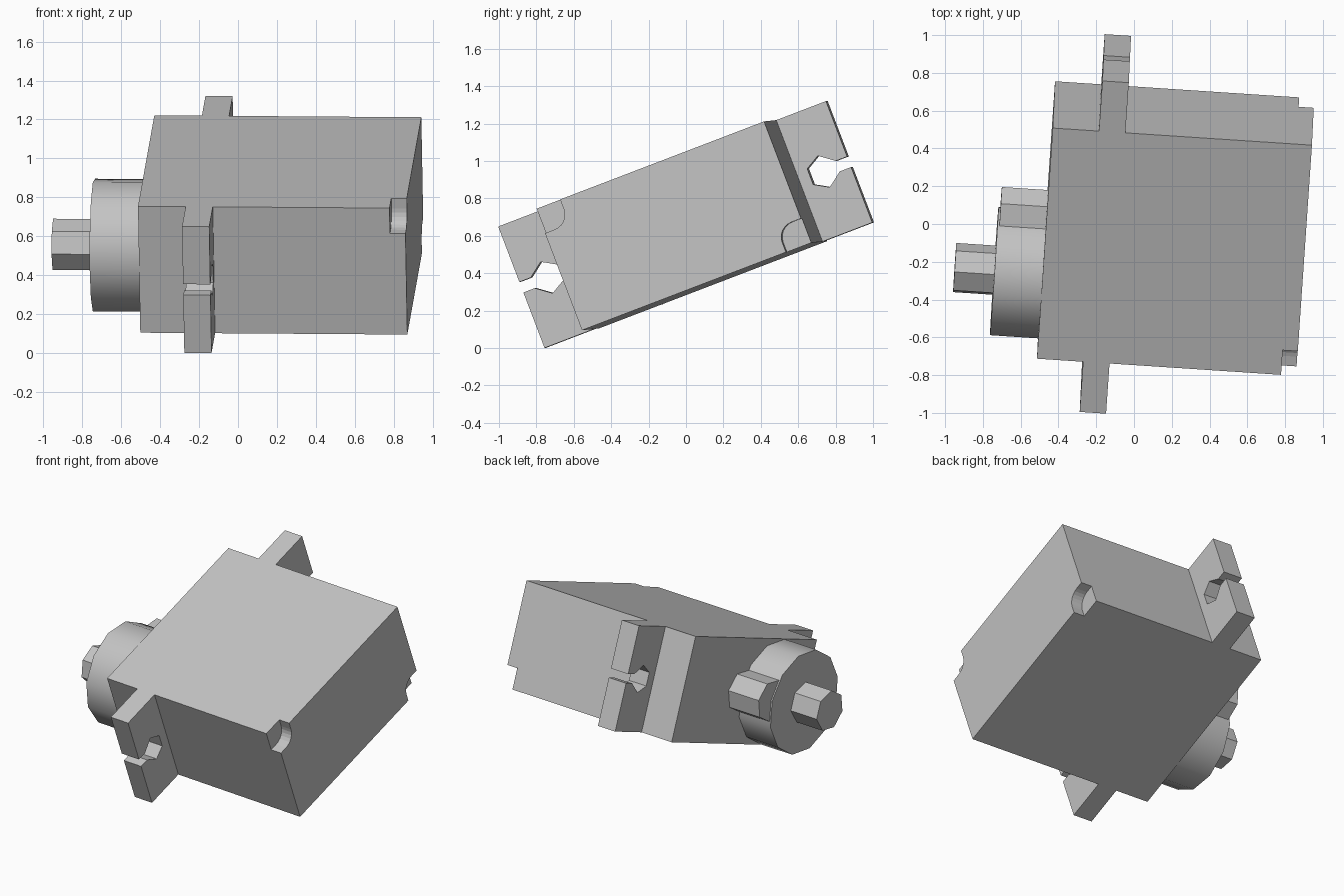
import bpy, bmesh
from math import cos, sin, pi, radians
from mathutils import Matrix, Vector

cube = bpy.data.objects.get("Cube")
if cube:
    bpy.data.objects.remove(cube, do_unlink=True)

# Tilted frame: x runs along the shaft, y along the length, z across the width
depth_axis = Vector((1, -0.066, -0.007)).normalized()
length_axis = Vector((0.064, 0.933, 0.357))
length_axis = (length_axis - depth_axis * length_axis.dot(depth_axis)).normalized()
width_axis = depth_axis.cross(length_axis)
frame = Matrix((depth_axis, length_axis, width_axis)).transposed().to_4x4()
frame.translation = (0.87, -0.556, 0.095)

DEPTH, LENGTH, WIDTH = 1.375, 1.31, 0.695
MID = WIDTH / 2

grey = bpy.data.materials.new("plain grey")
grey.use_nodes = True
grey.diffuse_color = (0.55, 0.55, 0.55, 1)
grey.node_tree.nodes["Principled BSDF"].inputs["Base Color"].default_value = grey.diffuse_color


def prism(name, profile, x0, x1):
    """Extrude a (y, z) outline from x0 to x1 in the tilted frame."""
    bm = bmesh.new()
    face = bm.faces.new([bm.verts.new((x0, y, z)) for y, z in profile])
    ext = bmesh.ops.extrude_face_region(bm, geom=[face])
    moved = [v for v in ext["geom"] if isinstance(v, bmesh.types.BMVert)]
    bmesh.ops.translate(bm, vec=(x1 - x0, 0, 0), verts=moved)
    bmesh.ops.recalc_face_normals(bm, faces=bm.faces)
    bm.transform(frame)
    mesh = bpy.data.meshes.new(name)
    bm.to_mesh(mesh)
    bm.free()
    mesh.materials.append(grey)
    obj = bpy.data.objects.new(name, mesh)
    bpy.context.scene.collection.objects.link(obj)
    return obj


def ring(sides, radius, y, z, start=0.0):
    angles = [start + 2 * pi * i / sides for i in range(sides)]
    return [(y + radius * cos(a), z + radius * sin(a)) for a in angles]


def mirrored(profile):
    """Turn an outline half a turn about the middle of the case."""
    return [(LENGTH - y, WIDTH - z) for y, z in profile]


# Case
body = prism("case", [(0, 0), (LENGTH, 0), (LENGTH, WIDTH), (0, WIDTH)], -DEPTH, 0)

# Rounded notches at two opposite rear corners
SIZE, ROUND, OUT = 0.14, 0.085, 0.1
arc = [(SIZE - ROUND + ROUND * cos(a), WIDTH - SIZE + ROUND - ROUND * sin(a))
       for a in [pi / 2 * i / 6 for i in range(7)]]
notch = [(-OUT, WIDTH + OUT), (SIZE, WIDTH + OUT)] + arc + [(-OUT, WIDTH - SIZE)]
for name, outline in (("upper_notch", notch), ("lower_notch", mirrored(notch))):
    cutter = prism(name + "_cutter", outline, -0.08, OUT)
    cutter.hide_render = True
    cutter.hide_set(True)
    cutter.display_type = 'WIRE'
    mod = body.modifiers.new(name, 'BOOLEAN')
    mod.operation = 'DIFFERENCE'
    mod.solver = 'EXACT'
    mod.object = cutter

# Mounting tabs with a six-sided screw hole open to the outer edge
REACH, HOLE, SLOT = 0.285, 0.09, 0.03
hole = [(-0.14 + HOLE * cos(radians(a)), MID + HOLE * sin(radians(a)))
        for a in (-90, -30, 30, 90)]
neck = -REACH + 0.065
tab = ([(0, 0), (-REACH, 0), (-REACH, MID - SLOT), (neck, MID - SLOT)] + hole
       + [(neck, MID + SLOT), (-REACH, MID + SLOT), (-REACH, WIDTH), (0, WIDTH)])
prism("front_mounting_tab", tab, -1.13, -0.99)
prism("rear_mounting_tab", mirrored(tab), -1.13, -0.99)

# Gear housing, idler bump and output shaft
housing = prism("gear_housing", ring(12, 0.345, MID, MID), -1.63, -DEPTH)
prism("idler_bump", ring(7, 0.14, 0.685, MID), -1.62, -DEPTH)
prism("output_shaft", ring(7, 0.135, MID, MID, pi), -1.84, -1.62)

bpy.ops.object.select_all(action='DESELECT')
housing.select_set(True)
bpy.context.view_layer.objects.active = housing
bpy.ops.object.shade_smooth_by_angle(angle=radians(35))
